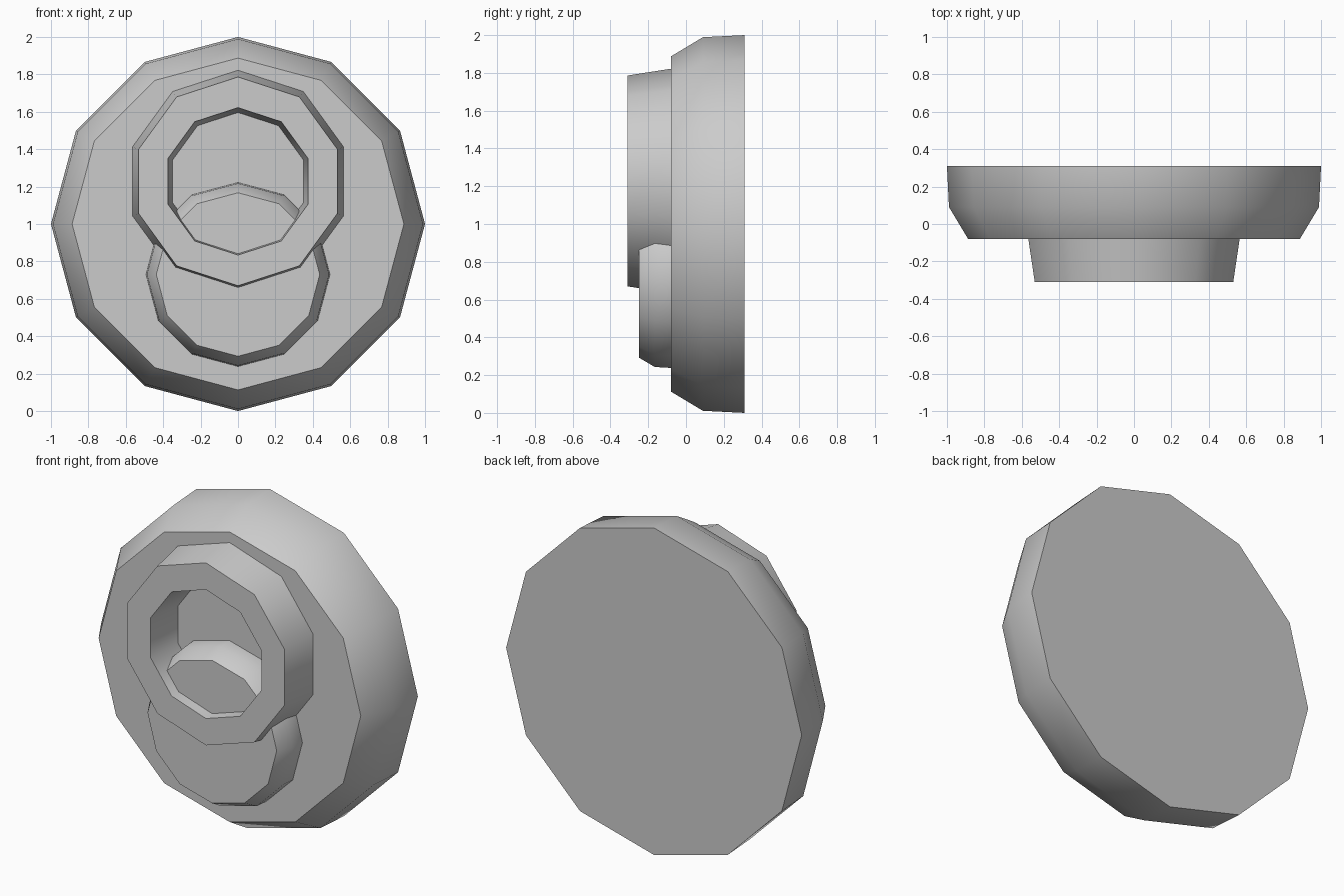
import bpy, bmesh, math

if "Cube" in bpy.data.objects:
    bpy.data.objects.remove(bpy.data.objects["Cube"])


def lathe(name, sides, start, centre_z, profile, cap_front=False, cap_back=False):
    """Turn a (y, radius) profile around a front-to-back axis."""
    bm = bmesh.new()
    rings = []
    for y, r in profile:
        ring = []
        for i in range(sides):
            a = start + 2 * math.pi * i / sides
            ring.append(bm.verts.new((r * math.cos(a), y, centre_z + r * math.sin(a))))
        rings.append(ring)
    for a, b in zip(rings, rings[1:]):
        for i in range(sides):
            j = (i + 1) % sides
            bm.faces.new((a[i], a[j], b[j], b[i]))
    if cap_front:
        bm.faces.new(rings[0])
    if cap_back:
        bm.faces.new(rings[-1][::-1])
    mesh = bpy.data.meshes.new(name)
    bm.to_mesh(mesh)
    bm.free()
    obj = bpy.data.objects.new(name, mesh)
    bpy.context.collection.objects.link(obj)
    bpy.ops.object.select_all(action='DESELECT')
    obj.select_set(True)
    bpy.context.view_layer.objects.active = obj
    bpy.ops.object.shade_smooth_by_angle(angle=math.radians(40))
    return obj


# Main disc with a chamfered front edge
lathe("base_disc", 12, 0, 1.0,
      [(-0.08, 0.887), (0.09, 0.989), (0.31, 1.0)], cap_front=True, cap_back=True)

# Raised tapered ring with an open centre: bore, front rim, outer wall
lathe("raised_ring", 10, math.pi / 2, 1.228,
      [(-0.08, 0.368), (-0.31, 0.394), (-0.31, 0.558), (-0.08, 0.594)])

# Low round boss overlapping the ring's lower half
lathe("lower_boss", 12, 0, 0.73,
      [(-0.25, 0.437), (-0.165, 0.487), (-0.08, 0.492)], cap_front=True)
